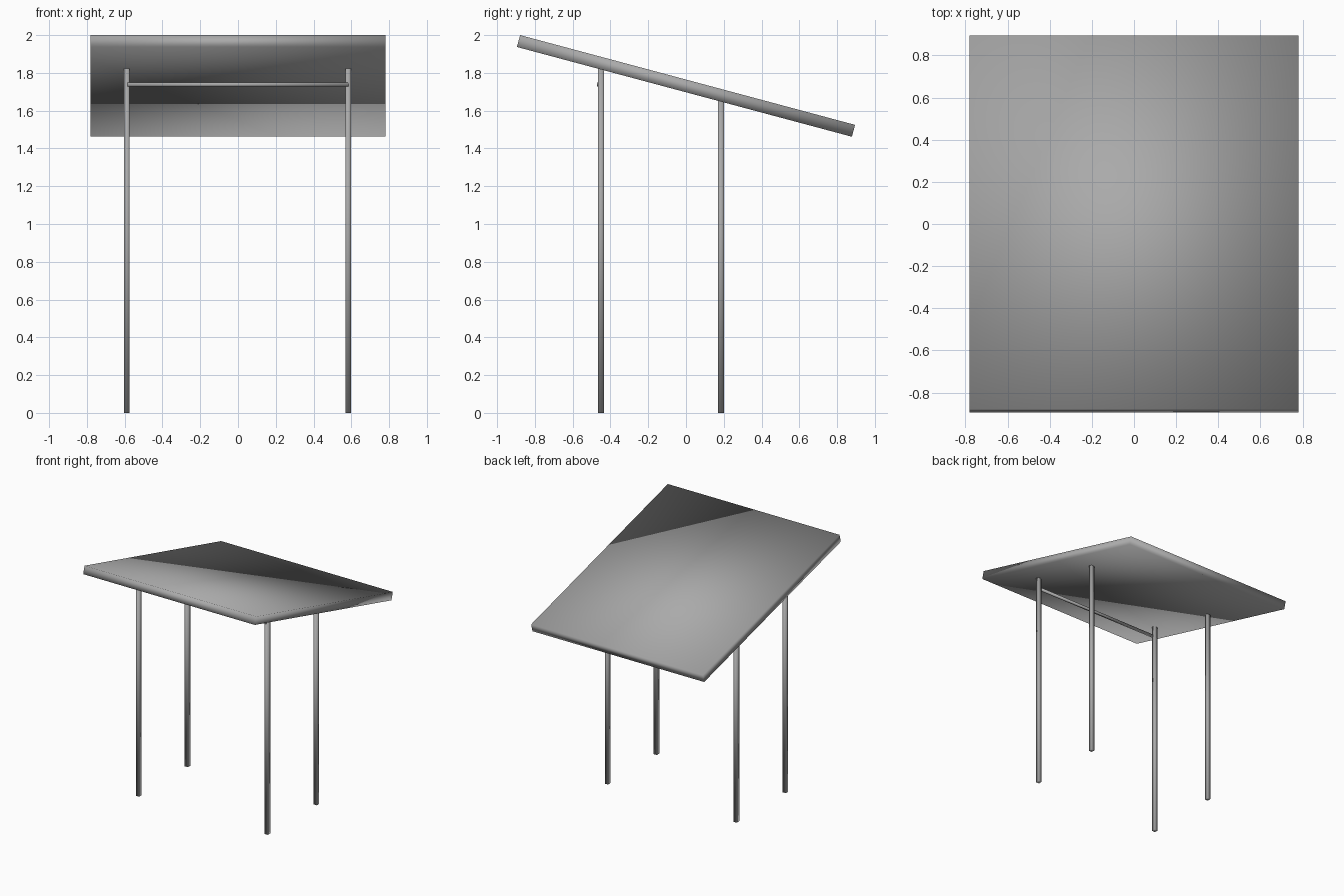
import bpy
import math

cube = bpy.data.objects.get("Cube")
if cube:
    bpy.data.objects.remove(cube, do_unlink=True)

# Single grey paint
grey = bpy.data.materials.new("plain_grey")
grey.use_nodes = True
colour = (0.4, 0.4, 0.4, 1)
grey.diffuse_color = colour
grey.node_tree.nodes["Principled BSDF"].inputs["Base Color"].default_value = colour

SLOPE = math.radians(15)
ROOF_Z, ROOF_THICK = 1.731, 0.065


def box(name, size, centre, tilt=0):
    """Soft-shaded rectangular bar or panel."""
    bpy.ops.mesh.primitive_cube_add(size=1, location=centre)
    obj = bpy.context.object
    obj.name = name
    obj.scale = size
    bpy.ops.object.transform_apply(location=False, rotation=False, scale=True)
    obj.rotation_euler.x = tilt
    bpy.ops.object.shade_smooth()
    obj.data.materials.append(grey)
    return obj


def underside(y):
    return ROOF_Z - y * math.tan(SLOPE) - ROOF_THICK / 2 / math.cos(SLOPE)


# Sloping roof panel
box("roof_panel", (1.56, 1.836, ROOF_THICK), (0, 0, ROOF_Z), -SLOPE)

# Four square posts, reaching the underside of the roof
for row, y in (("front", -0.45), ("back", 0.185)):
    for side, x in (("left", 0.583), ("right", -0.588)):
        height = underside(y) + 0.005
        box(f"{row}_{side}_post", (0.029, 0.032, height), (x, y, height / 2))

# Cross bar between the front posts
box("front_cross_bar", (1.17, 0.016, 0.02), (0, -0.462, 1.738))
